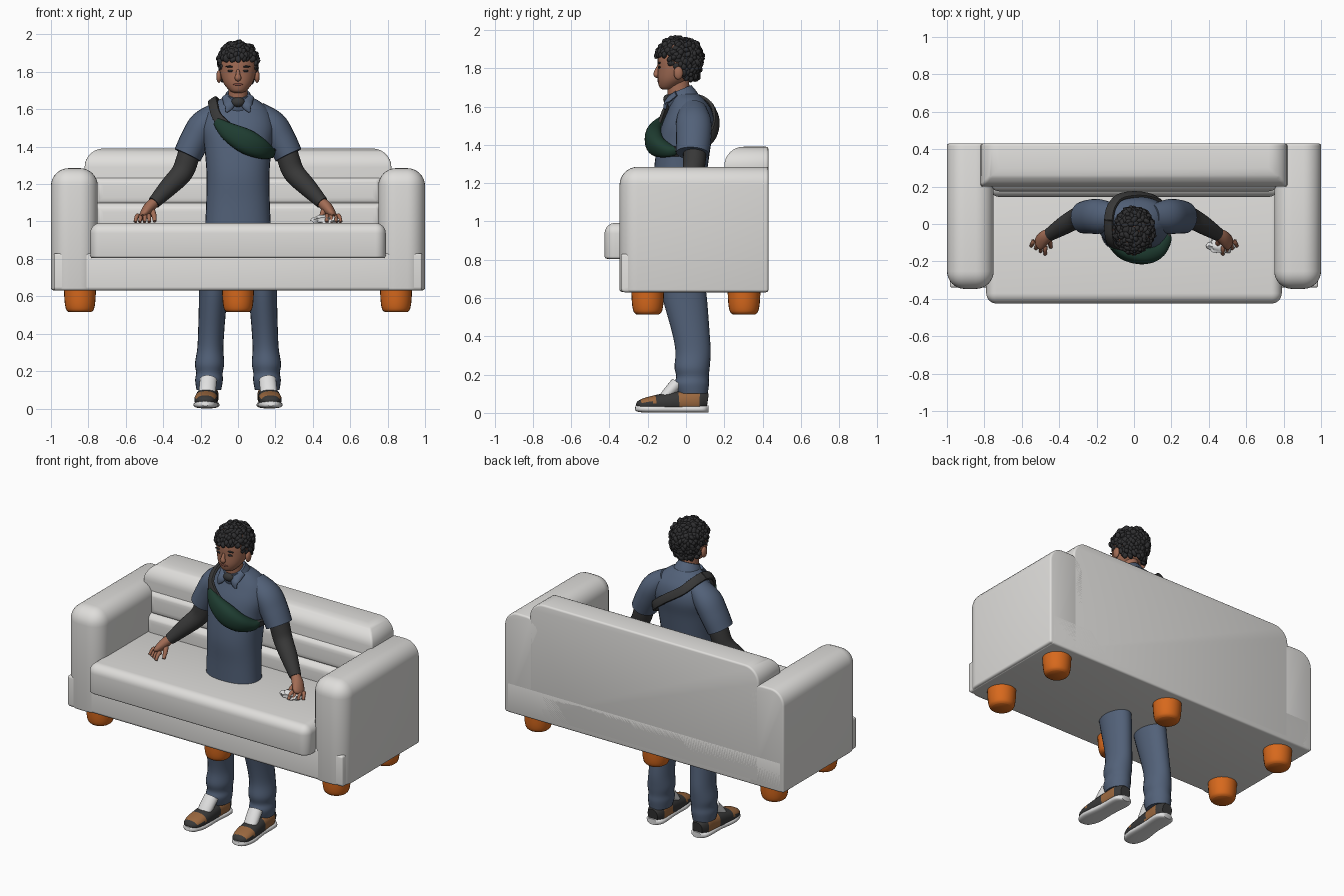
import bpy, bmesh, math, random
from mathutils import Vector, Matrix

random.seed(4)
if "Cube" in bpy.data.objects:
    bpy.data.objects.remove(bpy.data.objects["Cube"])


def material(name, r, g, b):
    m = bpy.data.materials.new(name)
    m.use_nodes = True
    m.diffuse_color = (r, g, b, 1)
    bsdf = next(n for n in m.node_tree.nodes if n.type == 'BSDF_PRINCIPLED')
    bsdf.inputs["Base Color"].default_value = (r, g, b, 1)
    return m


FABRIC = material("sofa fabric", .74, .73, .71)
ORANGE = material("orange feet", .68, .14, .012)
DENIM = material("denim blue", .085, .12, .19)
SKIN = material("skin", .36, .15, .09)
HAIR = material("hair black", .028, .028, .03)
SLEEVE = material("charcoal", .04, .04, .04)
GREEN = material("dark green", .013, .045, .03)
BROWN = material("shoe brown", .33, .14, .05)
WHITE = material("white", .75, .75, .75)
LIPS = material("lips", .25, .08, .06)


def finish(name, bm, *mats):
    bmesh.ops.recalc_face_normals(bm, faces=bm.faces[:])
    me = bpy.data.meshes.new(name)
    bm.to_mesh(me)
    bm.free()
    for m in mats:
        me.materials.append(m)
    me.shade_smooth()
    me.set_sharp_from_angle(angle=math.radians(45))
    ob = bpy.data.objects.new(name, me)
    bpy.context.collection.objects.link(ob)
    return ob


def soft_box(name, lo, hi, radius, pick, mat=FABRIC):
    """Box with a large radius on edges chosen by side, a small one on the rest."""
    lo, hi = Vector(lo), Vector(hi)
    mid, half = (lo + hi) / 2, (hi - lo) / 2
    bm = bmesh.new()
    bmesh.ops.create_cube(bm, size=2)
    chosen = [e for e in bm.edges if pick(*((e.verts[0].co + e.verts[1].co) / 2))]
    for v in bm.verts:
        v.co = mid + Vector(a * b for a, b in zip(v.co, half))
    bmesh.ops.bevel(bm, geom=chosen, offset=radius, segments=8, profile=.5,
                    affect='EDGES', clamp_overlap=True)
    sharp = [e for e in bm.edges if e.is_manifold and e.calc_face_angle() > .8]
    bmesh.ops.bevel(bm, geom=sharp, offset=.012, segments=3, profile=.5,
                    affect='EDGES', clamp_overlap=True)
    return finish(name, bm, mat)


def spline(p, steps):
    """Catmull-Rom through points that carry position and two radii."""
    out = []
    for i in range(len(p) - 1):
        a, b, c, d = p[max(i - 1, 0)], p[i], p[i + 1], p[min(i + 2, len(p) - 1)]
        for k in range(steps):
            t = k / steps
            out.append([.5 * (2 * y + (z - x) * t + (2 * x - 5 * y + 4 * z - w) * t * t
                              + (3 * y - x - 3 * z + w) * t ** 3)
                        for x, y, z, w in zip(a, b, c, d)])
    return out + [list(p[-1])]


def loft(name, pts, *mats, level=False, ref=None, power=1, sides=24, steps=5, rule=None):
    """Tube of elliptical rings along a smooth path."""
    rows = spline(pts, steps)
    pos = [Vector(r[:3]) for r in rows]
    bm = bmesh.new()
    rings = []
    for i, r in enumerate(rows):
        t = pos[min(i + 1, len(pos) - 1)] - pos[max(i - 1, 0)]
        t = Vector((0, 0, 1)) if level else t.normalized()
        side = ref(pos[i]) if ref else Vector((0, 1, 0))
        u = t.cross(side).normalized()
        v = t.cross(u)
        ring = []
        for k in range(sides):
            a = math.tau * k / sides
            c, s = math.cos(a), math.sin(a)
            c, s = (math.copysign(abs(q) ** power, q) for q in (c, s))
            ring.append(bm.verts.new(pos[i] + u * c * max(r[3], .002)
                                     + v * s * max(r[4], .002)))
        rings.append(ring)
    for a, b in zip(rings, rings[1:]):
        for k in range(sides):
            j = (k + 1) % sides
            bm.faces.new((a[k], a[j], b[j], b[k]))
    bm.faces.new(rings[0])
    bm.faces.new(rings[-1])
    if rule:
        for f in bm.faces:
            f.material_index = rule(f.calc_center_median())
    return finish(name, bm, *mats)


def blob(name, centre, radii, mat):
    bm = bmesh.new()
    bmesh.ops.create_uvsphere(bm, u_segments=20, v_segments=12, radius=1,
                              matrix=Matrix.Translation(centre) @ Matrix.Diagonal((*radii, 1)))
    return finish(name, bm, mat)


# Sofa: base, seat, back with fluted padding, arms and feet
soft_box("sofa_base", (-.985, -.34, .63), (.985, .43, .83), .02, lambda x, y, z: z < 0 and y < 0)
soft_box("seat_cushion", (-.79, -.425, .805), (.79, .22, .992), .055,
         lambda x, y, z: (y < 0 and z > -.5) or (z > 0 and y < .5))
soft_box("sofa_back", (-.82, .2, .65), (.82, .43, 1.39), .1,
         lambda x, y, z: z > 0 and y < .5)
soft_box("upper_back_pad", (-.77, .175, 1.08), (.77, .3, 1.24), .05, lambda x, y, z: y < 0)
soft_box("lower_back_pad", (-.77, .145, .93), (.77, .3, 1.1), .05, lambda x, y, z: y < 0)
for s, side in ((-1, "right"), (1, "left")):
    xs = sorted((s * .75, s))
    soft_box(side + "_sofa_arm", (xs[0], -.347, .632), (xs[1], .43, 1.285), .095,
             lambda x, y, z: (z > 0 and y < .5) or (y < 0 and z > -.5))
for x in (-.845, 0, .845):
    for y, end in ((-.2, "front"), (.303, "back")):
        loft(end + "_foot", [(x, y, z, r, r) for z, r in
             ((.64, .086), (.57, .082), (.53, .074), (.515, .06))], ORANGE, level=True)

# Shirt body, collar, neck
loft("shirt_body", [(0, -.04, .93, .178, .12), (0, -.04, 1.1, .17, .122),
                    (0, -.03, 1.25, .168, .138), (0, -.01, 1.4, .18, .14),
                    (0, .01, 1.5, .195, .138), (0, .02, 1.58, .175, .115),
                    (0, .012, 1.635, .125, .085), (0, 0, 1.665, .075, .065)],
     DENIM, level=True, power=.88, sides=32)
loft("collar", [(0, .0, 1.6, .1, .09), (0, -.02, 1.645, .085, .083),
                (0, -.037, 1.685, .063, .07)], DENIM)
blob("undershirt", (0, -.095, 1.638), (.036, .024, .026), SLEEVE)
loft("neck", [(0, -.03, 1.6, .055, .06), (0, -.045, 1.75, .05, .058)], SKIN, level=True)

# Head and face
loft("head", [(0, -.1, 1.688, .02, .02), (0, -.093, 1.7, .045, .045),
              (0, -.07, 1.74, .078, .078), (0, -.05, 1.8, .097, .098),
              (0, -.04, 1.86, .1, .108), (0, -.04, 1.92, .08, .09),
              (0, -.04, 1.95, .03, .03)], SKIN, level=True)
loft("nose", [(0, -.143, 1.81, .008, .008), (0, -.153, 1.785, .012, .012),
              (0, -.155, 1.765, .018, .014), (0, -.143, 1.755, .008, .008)], SKIN, sides=12)
blob("mouth", (0, -.141, 1.733), (.027, .008, .007), LIPS)

# Legs, shoes, sleeves, arms and hands on both sides
for s, side in ((-1, "right"), (1, "left")):
    blob(side + "_ear", (s * .102, -.04, 1.775), (.014, .024, .034), SKIN)
    blob(side + "_eye", (s * .04, -.139, 1.805), (.017, .007, .006), HAIR)
    blob(side + "_eyebrow", (s * .042, -.139, 1.828), (.024, .008, .005), HAIR)
    loft(side + "_lapel", [(s * .068, -.05, 1.668, .02, .012), (s * .047, -.1, 1.625, .028, .012),
                           (s * .062, -.11, 1.585, .006, .006)], DENIM, sides=12)
    loft(side + "_trouser_leg",
         [(s * .133, -.02, .68, .078, .118), (s * .134, -.005, .59, .075, .115),
          (s * .143, .025, .42, .07, .098), (s * .148, .037, .32, .07, .092),
          (s * .152, .032, .24, .078, .092), (s * .153, .034, .19, .071, .085),
          (s * .155, .03, .15, .074, .09), (s * .156, .035, .1, .066, .078)],
         DENIM, level=True)
    up = lambda p: Vector((0, 0, 1))
    loft(side + "_shoe", [(s * .16, .113, .06, .035, .04), (s * .16, .07, .065, .055, .06),
                          (s * .163, 0, .062, .057, .056), (s * .168, -.1, .055, .06, .05),
                          (s * .173, -.19, .047, .06, .038), (s * .175, -.24, .04, .045, .027),
                          (s * .176, -.258, .036, .02, .012)],
         SLEEVE, BROWN, ref=up, power=.85,
         rule=lambda c: int(-.03 < c.y < .07 or (-.235 < c.y < -.16 and c.z > .055)))
    loft(side + "_sole", [(s * .16, .118, .02, .03, .018), (s * .16, .08, .02, .06, .019),
                          (s * .165, -.05, .02, .058, .019), (s * .172, -.17, .02, .066, .019),
                          (s * .175, -.24, .023, .048, .019), (s * .176, -.265, .026, .02, .012)],
         WHITE, ref=up, power=.7)
    loft(side + "_shoe_tongue", [(s * .166, -.12, .075, .042, .025), (s * .163, -.09, .105, .045, .032),
                                 (s * .158, -.045, .155, .045, .035)], WHITE)
    loft(side + "_sleeve", [(s * .1, .035, 1.59, .055, .07), (s * .18, .04, 1.52, .078, .092),
                            (s * .228, .04, 1.44, .08, .092), (s * .27, .035, 1.355, .076, .086)],
         DENIM)
    loft(side + "_arm", [(s * .245, .045, 1.42, .06, .06), (s * .268, .045, 1.34, .06, .06),
                         (s * .3, .035, 1.26, .058, .056), (s * .37, -.005, 1.185, .05, .05),
                         (s * .45, -.055, 1.1, .034, .036)], SLEEVE)
    loft(side + "_palm", [(s * .44, -.048, 1.11, .027, .027), (s * .475, -.07, 1.075, .03, .038),
                          (s * .505, -.1, 1.035, .022, .042), (s * .513, -.112, 1.02, .012, .03)],
         SKIN, sides=16)
    for k in range(4):
        f = k / 3
        base = (s * (.475 + .06 * f), -.118 + .03 * f, 1.03, .013, .013)
        tip = (s * (.475 + .075 * f), -.162 + .045 * f, .997, .009, .009)
        knuckle = [(a + b) / 2 for a, b in zip(base, tip)]
        knuckle[2] += .01
        loft(side + "_finger", [base, knuckle, tip], SKIN, sides=10)
    loft(side + "_thumb", [(s * .465, -.07, 1.07, .016, .016), (s * .45, -.1, 1.035, .014, .014),
                           (s * .445, -.125, 1.0, .009, .009)], SKIN, sides=10)

# Cross-body bag and its strap around the torso
outward = lambda p: p - Vector((0, 0, 1.45))
loft("bag", [(-.115, -.12, 1.535, .022, .015), (-.05, -.155, 1.48, .05, .036),
             (.04, -.168, 1.43, .066, .048), (.115, -.148, 1.392, .056, .044),
             (.165, -.09, 1.37, .034, .034), (.182, -.05, 1.37, .02, .015)],
     GREEN, ref=outward, power=.85)
path = [(-.135, .02, 1.65), (-.13, -.07, 1.618), (-.1, -.122, 1.545), (.03, -.15, 1.44),
        (.15, -.11, 1.375), (.19, .02, 1.37), (.14, .122, 1.43), (.04, .157, 1.51),
        (-.07, .145, 1.585), (-.12, .09, 1.635), (-.135, .02, 1.65)]
loft("bag_strap", [(*p, .028, .011) for p in path], SLEEVE, ref=outward, power=.6, sides=12)

# Curly hair: a cap covered in small lumps, with the face left open
blob("hair_cap", (0, -.015, 1.855), (.1, .1, .095), HAIR)
bm = bmesh.new()
count = 330
for i in range(count):
    h = 1 - 2.3 * i / count
    a = i * 2.39996
    w = math.sqrt(1 - h * h) if h > 0 else 1 - .15 * h * h
    c = Vector((.096 * w * math.cos(a), -.036 + .114 * w * math.sin(a), 1.86 + .09 * h))
    hairline = 1.862 if c.y < -.09 else 1.815 if c.y < -.015 else 1.74
    if c.z < hairline:
        continue
    c += Vector(random.uniform(-.006, .006) for _ in range(3))
    turn = Matrix.Rotation(random.uniform(0, 6), 4, Vector((random.random(), random.random(), 1)))
    size = Matrix.Diagonal((random.uniform(.014, .026), .014, random.uniform(.016, .024), 1))
    bmesh.ops.create_icosphere(bm, subdivisions=2, radius=1,
                               matrix=Matrix.Translation(c) @ turn @ size)
finish("curly_hair", bm, HAIR)

# Crumpled cloth under the left hand
bm = bmesh.new()
bmesh.ops.create_icosphere(bm, subdivisions=3, radius=1)
for v in bm.verts:
    k = random.uniform(.75, 1.1)
    v.co = Vector((.465 + .075 * k * v.co.x, -.115 + .045 * k * v.co.y, 1.005 + .032 * k * v.co.z))
finish("crumpled_cloth", bm, WHITE)
